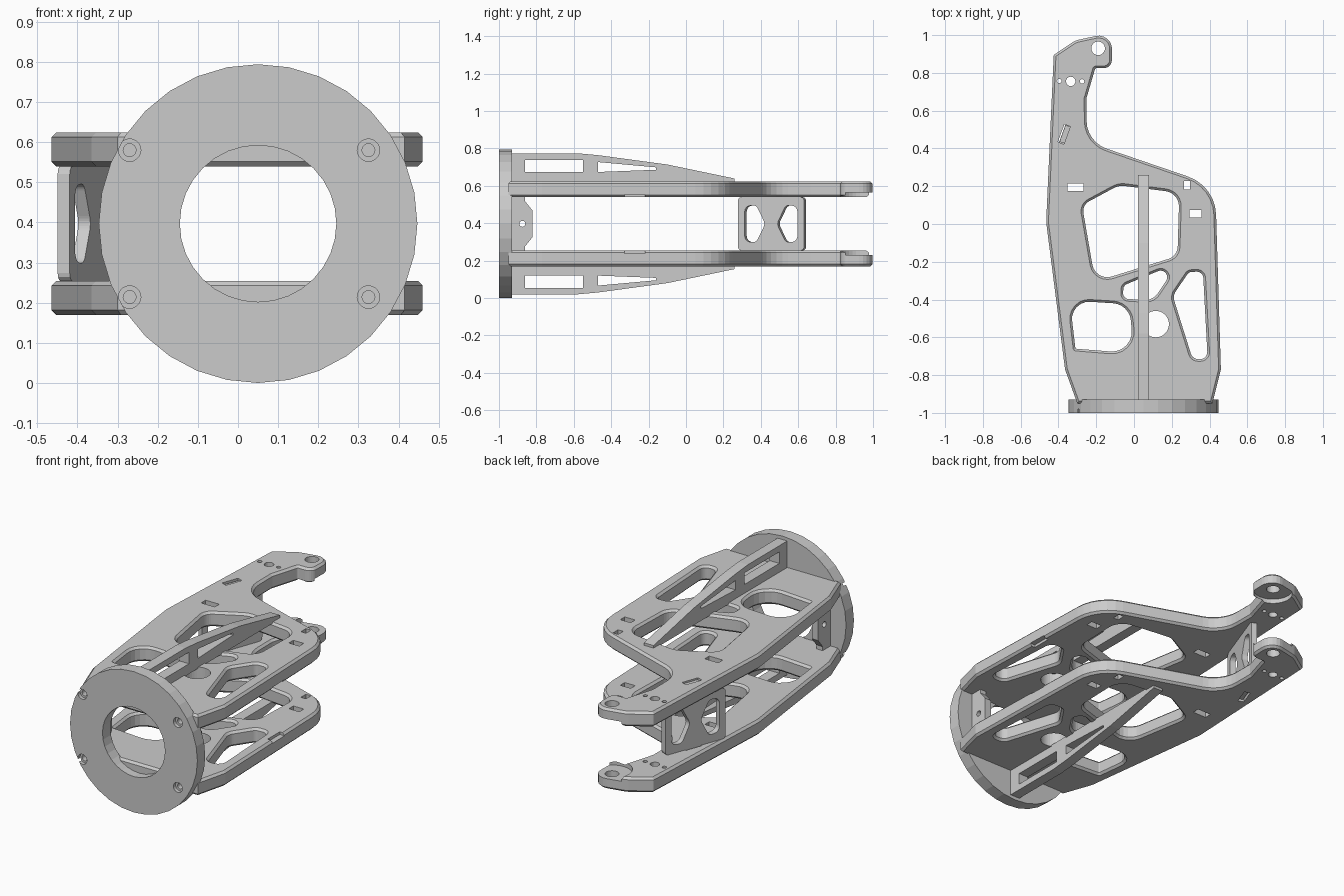
import bpy, bmesh
from math import sin, cos, pi, radians
from mathutils import Vector, Matrix

if "Cube" in bpy.data.objects:
    bpy.data.objects.remove(bpy.data.objects["Cube"])

ZC = 0.397   # height of the horizontal symmetry plane
SIDE = Matrix(((0, 0, 1, 0), (1, 0, 0, 0), (0, 1, 0, 0), (0, 0, 0, 1)))    # profile in y-z
FRONT = Matrix(((1, 0, 0, 0), (0, 0, -1, 0), (0, 1, 0, 0), (0, 0, 0, 1)))  # profile in x-z


def rounded(corners, n=6):
    """Closed loop from (x, y, radius) corners."""
    out = []
    for i, (x, y, r) in enumerate(corners):
        p = Vector((x, y))
        a = Vector(corners[i - 1][:2]) - p
        b = Vector(corners[(i + 1) % len(corners)][:2]) - p
        if r == 0:
            out.append(p)
            continue
        half = a.angle(b) / 2
        t = min(r * cos(half) / sin(half), 0.48 * a.length, 0.48 * b.length)
        a, b, w = p + a.normalized() * t, p + b.normalized() * t, sin(half)
        for k in range(n + 1):
            u = k / n
            c0, c1, c2 = (1 - u) ** 2, 2 * w * u * (1 - u), u * u
            out.append((a * c0 + p * c1 + b * c2) / (c0 + c1 + c2))
    return out


def circle(x, y, r, n=32):
    return [Vector((x + r * sin(2 * pi * i / n), y + r * cos(2 * pi * i / n))) for i in range(n)]


def rect(x, y, w, h, turn=0):
    rot = Matrix.Rotation(radians(turn), 2)
    return [rot @ Vector((sx * w / 2, sy * h / 2)) + Vector((x, y))
            for sx, sy in ((-1, -1), (1, -1), (1, 1), (-1, 1))]


def evaluated(obj):
    bpy.context.view_layer.update()
    dg = bpy.context.evaluated_depsgraph_get()
    return bpy.data.meshes.new_from_object(obj.evaluated_get(dg), depsgraph=dg)


def prism(name, loops, thick, matrix=Matrix(), chamfer=0.0):
    """Extruded profile; inner loops become holes."""
    cu = bpy.data.curves.new(name, 'CURVE')
    cu.dimensions, cu.fill_mode = '2D', 'BOTH'
    cu.extrude = thick / 2 - chamfer
    cu.bevel_depth, cu.offset, cu.bevel_resolution = chamfer, -chamfer, 0
    for loop in loops:
        sp = cu.splines.new('POLY')
        sp.points.add(len(loop) - 1)
        for pt, v in zip(sp.points, loop):
            pt.co = (v[0], v[1], 0, 1)
        sp.use_cyclic_u = True
    tmp = bpy.data.objects.new("tmp", cu)
    bpy.context.collection.objects.link(tmp)
    me = evaluated(tmp)
    bpy.data.objects.remove(tmp)
    bm = bmesh.new()
    bm.from_mesh(me)
    bmesh.ops.remove_doubles(bm, verts=bm.verts, dist=1e-5)
    bm.transform(matrix)
    bmesh.ops.recalc_face_normals(bm, faces=bm.faces)
    for f in bm.faces:
        f.smooth = False
    bm.to_mesh(me)
    bm.free()
    obj = bpy.data.objects.new(name, me)
    obj.location.z = ZC
    bpy.context.collection.objects.link(obj)
    return obj


def cut(obj, loops, thick, matrix):
    cutter = prism("cutter", loops, thick, matrix)
    cutter.hide_render = True
    m = obj.modifiers.new("cut", 'BOOLEAN')
    m.operation, m.solver, m.object = 'DIFFERENCE', 'EXACT', cutter
    me = evaluated(obj)
    obj.modifiers.clear()
    obj.data = me
    bpy.data.objects.remove(cutter)


def mirror_z(obj):
    m = obj.modifiers.new("mirror", 'MIRROR')
    m.use_axis = (False, False, True)
    m.use_mirror_merge = False


# Side plates (upper one, mirrored below)
outline = [(-.30, -.95, 0), (-.365, -.77, 0), (-.465, .01, .15), (-.425, .895, .012),
           (-.31, .972, .1), (-.115, 1.014, .07), (-.118, .825, .07), (-.205, .825, .01),
           (-.252, .665, 0), (-.25, .435, .28), (.43, .202, .22), (.46, -.77, 0), (.415, -.95, 0)]
windows = [
    [(-.275, .1, .06), (-.08, .205, .1), (.24, .165, .08), (.23, -.17, .07), (-.205, -.305, .08)],
    [(-.055, -.325, .03), (.235, -.205, .035), (.1, -.405, .08), (-.06, -.395, .03)],
    [(.205, -.38, .06), (.29, -.255, .03), (.365, -.25, .035), (.39, -.715, .04), (.31, -.715, .04)],
    [(-.34, -.405, .09), (-.025, -.425, .1), (.0, -.685, .11), (-.31, -.66, .005)]]
plate = prism("side_plates", [rounded(outline)] + [rounded(w) for w in windows],
              .085, Matrix.Translation((0, 0, .185)), .012)
cut(plate, [circle(.115, -.53, .07), circle(-.19, .93, .036), circle(-.335, .755, .025, 16),
            circle(-.395, .757, .012, 12), circle(-.275, .755, .012, 12),
            rect(-.31, .195, .085, .04), rect(.28, .205, .032, .045), rect(.325, .055, .065, .04),
            rect(-.37, .475, .034, .1, -20)], .3, Matrix.Translation((0, 0, .185)))
# recess under the hook tip and edge notch, on the inner faces
cut(plate, [circle(-.19, .93, .105)], .05, Matrix.Translation((0, 0, .143)))
cut(plate, [rect(.46, -.275, .09, .11)], .03, Matrix.Translation((0, 0, .143)))
mirror_z(plate)

# Round mounting flange with countersunk screw holes
flange = prism("mounting_flange", [circle(.05, 0, .397), circle(.05, 0, .195)],
               .07, Matrix.Translation((0, -.965, 0)) @ FRONT)
screws = [(x, z) for x in (-.27, .325) for z in (-.183, .183)]
cut(flange, [circle(x, z, .028, 20) for x, z in screws], .04,
    Matrix.Translation((0, -1, 0)) @ FRONT)
cut(flange, [circle(x, z, .016, 16) for x, z in screws], .2,
    Matrix.Translation((0, -.98, 0)) @ FRONT)

# Tapered stiffening ribs with windows, above and below
rib = prism("stiffening_ribs", [
    [(-.94, .22), (-.94, .377), (-.58, .377), (-.47, .367), (-.1, .317), (.26, .242), (.26, .22)],
    [(-.86, .277), (-.86, .342), (-.55, .342), (-.55, .277)],
    [(-.47, .277), (-.47, .33), (-.16, .302), (-.16, .289)]],
    .06, Matrix.Translation((.05, 0, 0)) @ SIDE)
mirror_z(rib)

# Mounting lugs behind the flange, either side of the bore
for name, x in (("left_lug", -.23), ("right_lug", .33)):
    prism(name, [[(-.94, -.172), (-.86, -.172), (-.86, -.12), (-.82, -.07),
                  (-.82, .07), (-.86, .12), (-.86, .172), (-.94, .172)],
                 circle(-.875, 0, .016, 16)], .04, Matrix.Translation((x, 0, 0)) @ SIDE)

# Slanted cross plate near the hook, tabbed into the side plates
holes = [rounded([(s * .15, -.095, .04), (s * .085, -.1, .03), (s * .033, 0, .04),
                  (s * .085, .1, .03), (s * .15, .095, .04)]) for s in (-1, 1)]
place = Matrix.Translation((-.37, .46, 0)) @ Matrix.Rotation(radians(-20), 4, 'Z') @ SIDE
prism("cross_plate", [rounded([(-.188, -.143, .02), (.188, -.143, .02),
                               (.188, .143, .02), (-.188, .143, .02)], 3)] + holes, .032, place)
tab = prism("cross_plate_tabs", [rect(.016, .178, .094, .08)], .03, place)
mirror_z(tab)
